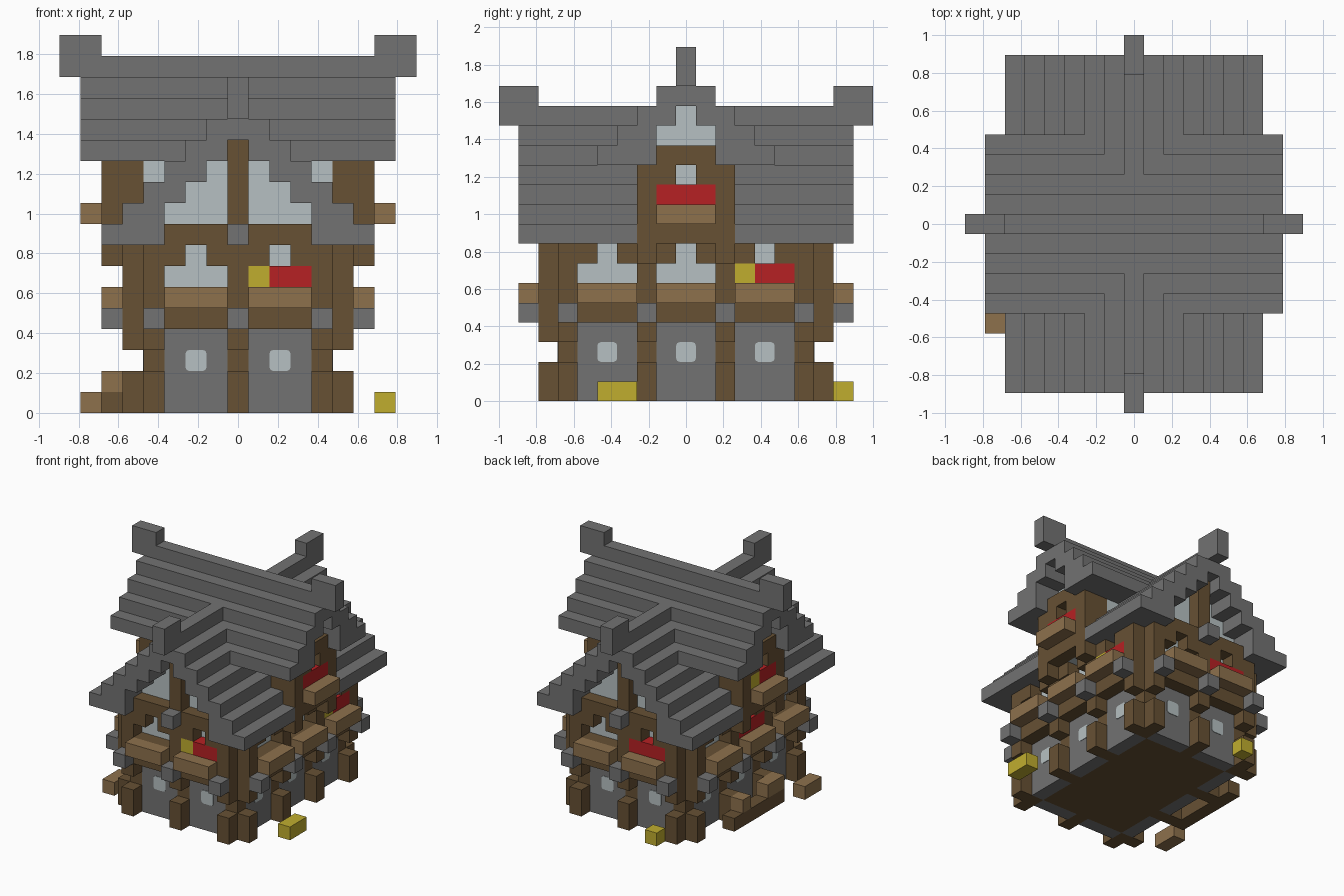
import bpy, bmesh
from mathutils import Vector

U = 2 / 19  # size of one block

if "Cube" in bpy.data.objects:
    bpy.data.objects.remove(bpy.data.objects["Cube"], do_unlink=True)


def material(name, rgb):
    m = bpy.data.materials.new(name)
    m.use_nodes = True
    m.diffuse_color = (*rgb, 1)
    m.node_tree.nodes["Principled BSDF"].inputs["Base Color"].default_value = (*rgb, 1)
    return m


STONE = material("grey stone", (0.17, 0.17, 0.17))
TIMBER = material("dark timber", (0.135, 0.082, 0.034))
PLANK = material("light wood", (0.27, 0.165, 0.073))
PLASTER = material("pale plaster", (0.47, 0.53, 0.54))
RED = material("red", (0.47, 0.015, 0.017))
YELLOW = material("yellow", (0.53, 0.42, 0.028))


def add_box(bm, lo, hi):
    size, mid = hi - lo, (hi + lo) / 2
    verts = bmesh.ops.create_cube(bm, size=1)["verts"]
    for v in verts:
        v.co = Vector(c * s for c, s in zip(v.co, size)) + mid
    return verts


def finish(name, mat, bm):
    mesh = bpy.data.meshes.new(name)
    bm.to_mesh(mesh)
    bm.free()
    mesh.materials.append(mat)
    ob = bpy.data.objects.new(name, mesh)
    bpy.context.collection.objects.link(ob)


def part(name, mat, boxes, mirror="xy"):
    """Boxes are inclusive block ranges (x, x, y, y, z, z), mirrored on the given axes."""
    cells = set()
    for x0, x1, y0, y1, z0, z1 in boxes:
        for sx in (1, -1) if "x" in mirror else (1,):
            for sy in (1, -1) if "y" in mirror else (1,):
                xs, ys = sorted((sx * x0, sx * x1)), sorted((sy * y0, sy * y1))
                cells.add((*xs, *ys, z0, z1))
    bm = bmesh.new()
    for x0, x1, y0, y1, z0, z1 in sorted(cells):
        add_box(bm, Vector((x0 - .5, y0 - .5, z0)) * U, Vector((x1 + .5, y1 + .5, z1 + 1)) * U)
    finish(name, mat, bm)


# Ground floor
part("floor", TIMBER, [(-3, 3, -5, 5, 0, 0)], "")
part("stone_walls", STONE, [(1, 3, 6, 6, 0, 3), (4, 4, -1, 1, 0, 3), (4, 4, 3, 5, 0, 3)])
part("ground_posts", TIMBER, [(4, 4, 6, 6, 0, 8), (0, 0, 6, 6, 0, 3), (4, 4, 2, 2, 0, 3)])
front_posts, side_posts = (0, 4), (2, 6)
part("post_feet", TIMBER, [(x, x, 7, 7, 0, 1) for x in front_posts]
     + [(5, 5, y, y, 0, 1) for y in side_posts])
part("brackets", TIMBER, [(x, x, 7, 7, 3, 3) for x in front_posts]
     + [(5, 5, y, y, 3, 3) for y in side_posts] + [(6, 6, 2, 2, 7, 7)])
part("stone_knobs", STONE, [(x, x, 8, 8, z, z) for x in front_posts for z in (4, 8)]
     + [(6, 6, y, y, 4, 4) for y in side_posts] + [(7, 7, 2, 2, 12, 12)])


def ground_window(bm, x, y, nx, ny):
    """Thin pane with rounded corners on a wall facing (nx, ny)."""
    mid = Vector((x + nx * .5, y + ny * .5, 2.5)) * U
    half = Vector((.004 if nx else U / 2, .004 if ny else U / 2, U / 2))
    verts = add_box(bm, mid - half, mid + half)
    axis = 0 if nx else 1
    edges = {e for v in verts for e in v.link_edges
             if abs(e.verts[0].co[axis] - e.verts[1].co[axis]) > .005}
    bmesh.ops.bevel(bm, geom=list(edges), offset=.018, segments=2, profile=.5, affect='EDGES')


bm = bmesh.new()
for s in (1, -1):
    for x in (-2, 2):
        ground_window(bm, x, s * 6, 0, s)
    for y in (-4, 0, 4):
        ground_window(bm, s * 4, y, s, 0)
finish("ground_windows", PLASTER, bm)

# Upper floor: plaster core behind a timber frame
part("upper_core", PLASTER, [(-4, 4, -5, 5, 4, 7), (-3, 3, -6, 6, 4, 7)], "")
part("front_frame", TIMBER, [(-4, 4, 7, 7, 4, 5), (-4, 4, 7, 7, 8, 8), (0, 0, 7, 7, 6, 7),
                             (4, 4, 7, 7, 6, 7), (1, 1, 7, 7, 7, 7), (3, 3, 7, 7, 7, 7)])
part("side_frame", TIMBER, [(5, 5, -6, 6, 4, 5), (4, 4, 3, 5, 8, 8)]
     + [(5, 5, y, y, 6, 7) for y in side_posts]
     + [(5, 5, y, y, 7, 7) for y in (1, 3, 5)])
part("window_boxes", PLANK, [(1, 3, 8, 8, 5, 5), (6, 6, -1, 1, 5, 5), (6, 6, 3, 5, 5, 5),
                             (7, 7, -1, 1, 9, 9)])

# Gables
part("front_gable_core", PLASTER, [(-3, 3, -6, 6, 8, 9), (-2, 2, -6, 6, 10, 10),
                                   (-1, 1, -6, 6, 11, 11), (0, 0, -6, 6, 12, 12)], "")
part("front_gable_post", TIMBER, [(0, 0, 7, 7, 9, 12)])
part("wing_core", PLASTER, [(-5, 5, -1, 1, 8, 13), (-5, 5, 0, 0, 14, 14)], "")
part("wing_side_plaster", PLASTER, [(3, 4, 2, 2, 8, 11)])
part("wing_frame", TIMBER, [(5, 6, 2, 2, 8, 11), (6, 6, -1, 1, 8, 9), (6, 6, 1, 1, 11, 11),
                            (6, 6, -1, 1, 12, 12)])

# Red and yellow window flowers
part("red_flowers", RED, [(2, 3, -7, -7, 6, 6), (5, 5, 4, 5, 6, 6), (6, 6, -1, 1, 10, 10),
                          (-3, -1, 7, 7, 6, 6), (-5, -5, -1, 1, 6, 6), (-6, -6, -1, 0, 10, 10)], "")
part("yellow_flowers", YELLOW, [(1, 1, -7, -7, 6, 6), (5, 5, 3, 3, 6, 6),
                                (-6, -6, 1, 1, 10, 10)], "")

# Crossing stepped roofs
part("main_roof", STONE, [(-7, 7, k, k, max(15 - k, 12), 16 - k) for k in range(5)])
part("cross_roof", STONE, [(k, k, 3, 8, max(13 - k, 8), 14 - k) for k in range(7)])
part("ridge_ends", STONE, [(7, 8, 0, 0, 16, 17), (0, 0, 8, 9, 14, 15)])

# Yard items
part("hay_bales", YELLOW, [(7, 7, -4, -3, 0, 0), (-3, -3, 8, 8, 0, 0)], "")
part("bench_base", TIMBER, [(-6, -6, -2, 3, 0, 0)], "")
part("bench_crates", PLANK, [(-6, -6, -2, -1, 1, 1), (-6, -6, 2, 2, 1, 1),
                             (-7, -7, -5, -4, 0, 0)], "")
